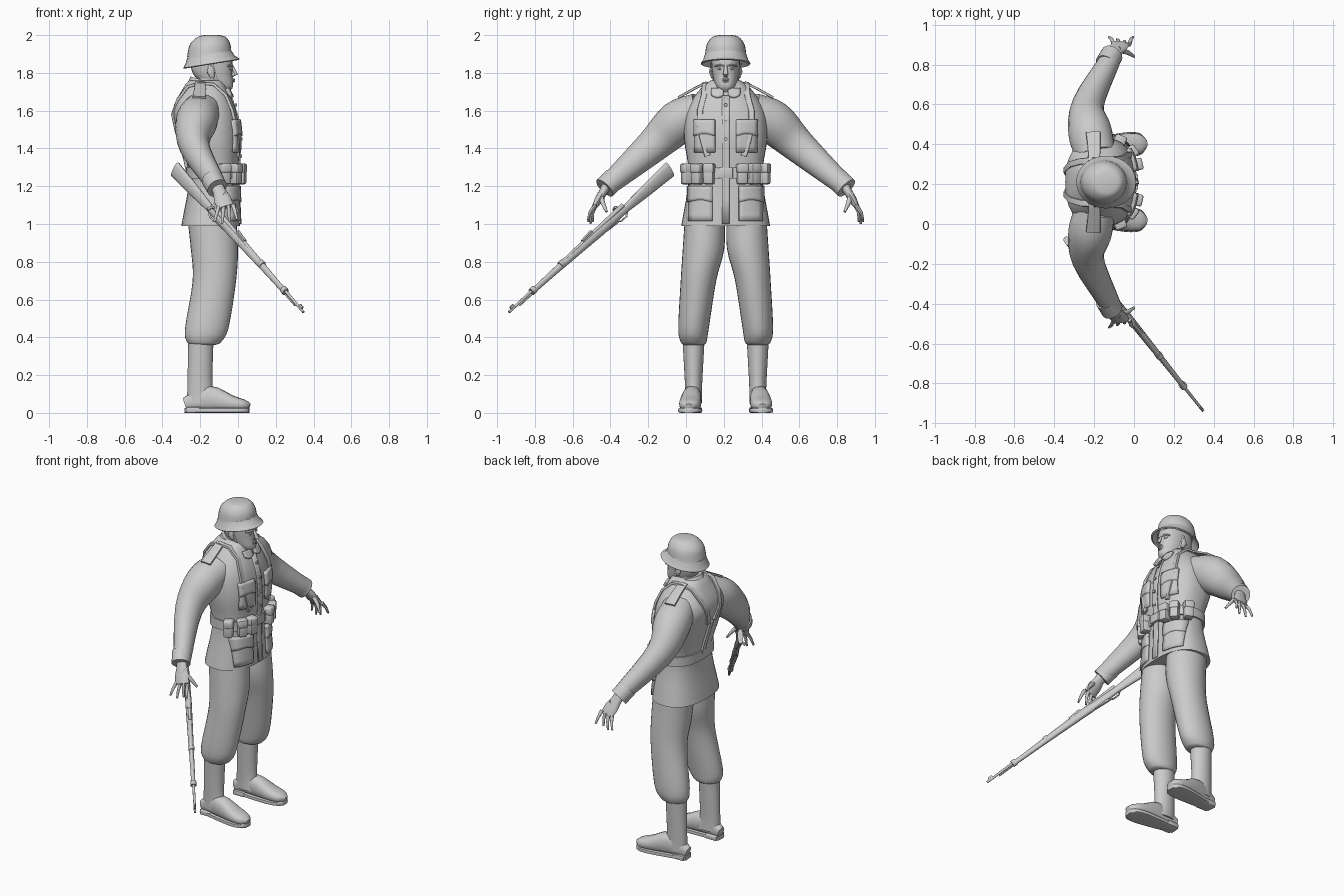
import bpy, bmesh, math
from mathutils import Vector, Matrix

cube = bpy.data.objects.get("Cube")
if cube:
    bpy.data.objects.remove(cube)

GREY = (.6, .6, .6, 1)
mat = bpy.data.materials.new("plain grey")
mat.use_nodes = True
mat.diffuse_color = GREY
mat.node_tree.nodes["Principled BSDF"].inputs["Base Color"].default_value = GREY

MIDDLE = .21          # the body's centre line in y; the body faces +x
X, Y, Z = Vector((1, 0, 0)), Vector((0, 1, 0)), Vector((0, 0, 1))


def at(x, across, z, side=1):
    return Vector((x, MIDDLE + side * across, z))


def sample(rows, fraction):
    """Smooth curve through the rows, read at a fraction of its length."""
    rows = [Vector(row) for row in rows]
    if len(rows) == 1:
        return rows[0]
    place = fraction * (len(rows) - 1)
    i = min(int(place), len(rows) - 2)
    t = place - i
    p, q = rows[i], rows[i + 1]
    before = rows[i - 1] if i else p * 2 - q
    after = rows[i + 2] if i + 2 < len(rows) else q * 2 - p
    leave, arrive = (q - before) / 2, (after - p) / 2
    return p + leave * t + (3 * (q - p) - 2 * leave - arrive) * t**2 + (leave + arrive - 2 * (q - p)) * t**3


def dense(rows, steps=4):
    last = (len(rows) - 1) * steps
    return [sample(rows, i / last) for i in range(last + 1)]


def finish(name, bm):
    bmesh.ops.recalc_face_normals(bm, faces=bm.faces)
    mesh = bpy.data.meshes.new(name)
    bm.to_mesh(mesh)
    bm.free()
    mesh.materials.append(mat)
    mesh.polygons.foreach_set("use_smooth", [True] * len(mesh.polygons))
    mesh.set_sharp_from_angle(angle=math.radians(45))
    obj = bpy.data.objects.new(name, mesh)
    bpy.context.collection.objects.link(obj)
    return obj


def loft(name, rings, sides, power):
    """Skin over rings, each a centre and two half-axis vectors."""
    def curve(c):
        return math.copysign(abs(c) ** (2 / power), c)
    bm = bmesh.new()
    loops = []
    turns = [math.tau * i / sides for i in range(sides)]
    for centre, a, b in rings:
        loops.append([bm.verts.new(centre + a * curve(math.cos(t)) + b * curve(math.sin(t))) for t in turns])
    for low, high in zip(loops, loops[1:]):
        for i in range(sides):
            j = (i + 1) % sides
            bm.faces.new((low[i], low[j], high[j], high[i]))
    bm.faces.new(loops[0][::-1])
    bm.faces.new(loops[-1])
    finish(name, bm)


def stack(name, rows, side=1, tilt=0, sides=28, power=2):
    """Level rings: height, back x, front x, half width, distance from the centre line."""
    rings = []
    for z, back, front, half, *offset in rows:
        reach = (front - back) / 2
        rings.append((at(back + reach, sum(offset), z, side), (X + Z * tilt) * reach, Y * half))
    loft(name, rings, sides, power)


def limb(name, points, sizes, up=X, sides=12, power=2, steps=1):
    """Tube along points; sizes are half extents sideways and along up."""
    last = (max(len(points), len(sizes)) - 1) * steps
    path = [sample(points, i / last) for i in range(last + 1)]
    rings = []
    for i, p in enumerate(path):
        along = (path[min(i + 1, last)] - path[max(i - 1, 0)]).normalized()
        sideways = along.cross(up).normalized()
        a, b = sample(sizes, i / last)
        rings.append((p, sideways * a, sideways.cross(along) * b))
    loft(name, rings, sides, power)


def box(name, centre, size, yaw=0):
    bm = bmesh.new()
    place = Matrix.Translation(centre) @ Matrix.Rotation(yaw, 4, "Z") @ Matrix.Diagonal((*size, 1))
    bmesh.ops.create_cube(bm, size=1, matrix=place)
    bmesh.ops.bevel(bm, geom=bm.edges[:], offset=min(size) / 5, segments=2, affect="EDGES", profile=.5)
    finish(name, bm)


# Tunic body, flaring into the skirt
ROUND = 2.5
TORSO = dense([(.99, -.3, .01, .235), (1.25, -.26, 0, .195), (1.45, -.31, .01, .22),
               (1.6, -.345, -.01, .21), (1.72, -.29, -.06, .13), (1.76, -.26, -.08, .08)])
stack("tunic", TORSO, sides=36, power=ROUND)


def skin(across, z, facing=1, lift=.005):
    """Point on the tunic surface, front or back."""
    for low, high in zip(TORSO, TORSO[1:]):
        if low[0] <= z <= high[0]:
            _, back, front, half = low.lerp(high, (z - low[0]) / (high[0] - low[0]))
            bulge = (1 - min(abs(across) / half, .98) ** ROUND) ** (1 / ROUND)
            return at((back + front) / 2 + facing * ((front - back) / 2 * bulge + lift), across, z)


def patch(name, side, inner, outer, bottom, top, thick=.012, point=0):
    """Cloth panel lying on the tunic front; point lifts its lower corners."""
    bm = bmesh.new()
    cuts = [i / 5 for i in range(6)]
    grid = []
    for c in cuts:
        low = bottom + point * abs(c - .5)
        across = inner + (outer - inner) * c
        grid.append([bm.verts.new(skin(side * across, low + (top - low) * d)) for d in cuts])
    for a, b in zip(grid, grid[1:]):
        for j in range(len(cuts) - 1):
            bm.faces.new((a[j], b[j], b[j + 1], a[j + 1]))
    cloth = finish(name, bm).modifiers.new("thickness", "SOLIDIFY")
    cloth.thickness, cloth.offset = thick, 0


# Front opening with buttons, belt and buckle
patch("button_placket", 1, -.02, .02, 1, 1.68, .008)
for i in range(4):
    button = skin(0, 1.36 + i * .09)
    limb("tunic_button", [button, button + X * .01], [(.009, .009)], up=Z, sides=8)
stack("belt", [(z, -.275, .013, .206) for z in (1.24, 1.3)], sides=36, power=ROUND)
box("belt_buckle", at(.014, 0, 1.27), (.014, .075, .055))

# Collar, neck and head
stack("collar", [(1.7, -.275, -.055, .105), (1.755, -.25, -.08, .075)], tilt=-.3)
stack("neck", [(1.68, -.23, -.08, .06), (1.8, -.22, -.09, .06)])
stack("head", dense([(1.7, -.09, -.045, .022), (1.73, -.17, -.026, .052), (1.79, -.235, -.03, .069),
                     (1.86, -.25, -.03, .075), (1.93, -.23, -.05, .07)]), power=2.3)
limb("nose", [at(-.034, 0, 1.84), at(-.009, 0, 1.79), at(-.03, 0, 1.78)],
     [(.007, .008), (.014, .01), (.012, .006)], up=Z + X)
for z in (1.756, 1.765):
    limb("lip", [at(-.036, -.024, z), at(-.023, 0, z), at(-.036, .024, z)],
         [(.003, .004), (.007, .006), (.003, .004)], up=Z)

# Helmet with flared rim
stack("helmet_rim", [(1.89, -.25, -.05, .09), (1.845, -.285, 0, .127), (1.85, -.29, .01, .132),
                     (1.87, -.278, -.018, .119), (1.9, -.268, -.035, .109)], tilt=.16)
stack("helmet_dome", dense([(1.885, -.27, -.034, .111), (1.95, -.255, -.04, .1),
                            (1.99, -.215, -.065, .07), (2, -.18, -.1, .035)]))


def build_arm(side, label):
    arm = [(-.19, .13, 1.61), (-.22, .25, 1.54), (-.23, .39, 1.41), (-.11, .63, 1.2)]
    limb(label + "_sleeve", [at(*p, side) for p in arm],
         [(.09, .1), (.115, .11), (.09, .08), (.054, .05)], sides=20, steps=4)
    limb(label + "_cuff", [at(-.14, .59, 1.24, side), at(-.11, .64, 1.19, side)], [(.06, .056)], sides=20)
    limb(label + "_palm", [at(-.115, .625, 1.21, side), at(-.065, .695, 1.09, side)],
         [(.028, .034), (.022, .035), (.022, .047), (.014, .044)])
    for i in range(4):
        root = at(-.1 + .025 * i, .69, 1.1, side)
        tip = at(-.125 + .04 * i, .728 - .012 * (i % 3), 1 + .012 * abs(i - 1), side)
        bend = root.lerp(tip, .5) + Y * side * .008
        limb(label + "_finger", [root, bend, tip], [(.012, .012), (.006, .006)], sides=8)
    limb(label + "_thumb", [at(-.08, .665, 1.16, side), at(-.03, .65, 1.11, side), at(0, .63, 1.065, side)],
         [(.017, .017), (.007, .007)], sides=8)


def build_leg(side, label):
    # Trouser leg bloused over the boot
    stack(label + "_trouser_leg",
          dense([(1.05, -.27, -.01, .105, .11), (.87, -.25, 0, .11, .117), (.7, -.24, -.01, .094, .144),
                 (.45, -.28, -.05, .081, .17), (.375, -.27, -.09, .068, .17), (.36, -.24, -.12, .05, .17)]), side)
    # Boot shaft, then a foot that turns slightly outward
    stack(label + "_boot_shaft", dense([(.38, -.263, -.13, .058, .17), (.14, -.268, -.135, .045, .17),
                                        (.05, -.27, -.11, .045, .17)]), side)
    foot = dense([(-.28, .028, .07), (-.16, .046, .135), (-.04, .058, .085), (.03, .05, .06), (.06, .02, .04)], 3)
    line = [at(x, .19 + .08 * x, 0, side) for x, _, _ in foot]
    limb(label + "_boot_foot", [p + Z * (high / 2 + .01) for p, (_, _, high) in zip(line, foot)],
         [(wide, high / 2) for _, wide, high in foot], up=Z, sides=16, power=ROUND)
    limb(label + "_boot_sole", [p + Z * .013 for p in line],
         [(wide + .005, .013) for _, wide, _ in foot], up=Z, sides=16, power=6)
    box(label + "_boot_heel", at(-.235, .17, .015, side), (.08, .088, .03))


def build_gear(side, label):
    # Three ammunition pouches with flaps, wrapping round the belt
    for across in (.088, .15, .205):
        turn = side * math.radians(65) * (across / .2) ** 2
        spot = skin(side * across, 1.26, lift=.02)
        box(label + "_pouch", spot, (.056, .054, .1), turn)
        box(label + "_pouch_flap", spot + Z * .035, (.062, .06, .05), turn)
    # Pockets, collar point and shoulder board
    patch(label + "_chest_pocket", side, .055, .165, 1.38, 1.54)
    patch(label + "_chest_flap", side, .055, .165, 1.48, 1.55, .024, -.03)
    patch(label + "_hip_pocket", side, .07, .195, 1.015, 1.18)
    patch(label + "_hip_flap", side, .07, .195, 1.13, 1.2, .026, -.03)
    patch(label + "_collar_point", side, .012, .075, 1.665, 1.715, .022, .03)
    limb(label + "_shoulder_board", [at(-.2, .1, 1.75, side), at(-.2, .165, 1.717, side), at(-.205, .25, 1.67, side)],
         [(.007, .028), (.007, .036)], power=5)
    # Shoulder strap, running down to meet its pair between the shoulder blades
    run = [skin(side * (.115 + .025 * math.sin(i)), 1.68 - .08 * i) for i in (4, 3, 2, 1, 0)]
    run += [at(-.13, .11, 1.74, side), at(-.2, .108, 1.745, side), at(-.265, .105, 1.728, side)]
    run += [skin(side * (.09 - .03 * i), 1.66 - .08 * i, -1) for i in range(3)]
    limb(label + "_shoulder_strap", run, [(.008, .016)], up=Y, sides=8, power=5)


def build_face_side(side, label):
    limb(label + "_ear", [at(-.135, .07, 1.775, side), at(-.145, .08, 1.805, side), at(-.145, .075, 1.835, side)],
         [(.007, .01), (.009, .02), (.006, .012)])
    limb(label + "_eye", [at(-.04, .018, 1.822, side), at(-.036, .03, 1.823, side), at(-.05, .045, 1.822, side)],
         [(.003, .003), (.008, .007), (.003, .003)], up=Z, sides=8)
    limb(label + "_brow", [at(-.034, .01, 1.837, side), at(-.033, .03, 1.842, side), at(-.055, .055, 1.836, side)],
         [(.007, .005)], up=Z, sides=8)
    limb(label + "_chin_strap", [at(-.14, .08, 1.85, side), at(-.12, .067, 1.77, side),
                                 at(-.085, .05, 1.715, side), at(-.065, 0, 1.697, side)], [(.004, .008)], sides=8)


for side, label in ((1, "left"), (-1, "right")):
    for build in (build_arm, build_leg, build_gear, build_face_side):
        build(side, label)
limb("back_strap", [skin(0, z, -1) for z in (1.5, 1.42, 1.34, 1.28)], [(.008, .018)], up=Y, sides=8, power=5)

# Rifle, hanging from the right hand and pointing forward and down
BUTT, MUZZLE = Vector((-.325, -.095, 1.305)), Vector((.345, -.935, .53))
aim = (MUZZLE - BUTT).normalized()
rise = (Z - aim * aim.z).normalized()


def gun(along, height=0, out=0):
    return BUTT.lerp(MUZZLE, along) + rise * height + aim.cross(rise) * out


def gun_part(name, start, end, sizes, power=2):
    """Straight part between two places, each a distance along and a height."""
    limb(name, [gun(*start), gun(*end)], sizes, up=rise, power=power)


gun_part("rifle_stock", (0, -.02), (.86, 0), [(.017, .045), (.017, .035), (.015, .02), (.019, .025),
                                              (.017, .02), (.014, .016), (.012, .014)], ROUND)
gun_part("rifle_barrel", (.28, .012), (1, .004), [(.013, .013), (.007, .007)])
gun_part("cleaning_rod", (.84, -.01), (.94, -.01), [(.004, .004)])
for along in (.66, .84):
    gun_part("barrel_band", (along, .002), (along + .02, .002), [(.018, .021)])
gun_part("rear_sight", (.47, .024), (.53, .02), [(.009, .008), (.009, .005)], 5)
gun_part("front_sight", (.965, .013), (.985, .013), [(.005, .012)], 5)
gun_part("magazine_floor", (.34, -.03), (.41, -.026), [(.01, .014), (.01, .01)], 5)
limb("trigger_guard", [gun(.27, -.026), gun(.29, -.05), gun(.32, -.05), gun(.35, -.03)], [(.007, .004)], up=rise, sides=8)
limb("bolt_handle", [gun(.3, .015), gun(.3, .02, .03), gun(.3, .005, .05)], [(.006, .006), (.01, .01)], up=aim, sides=8)
